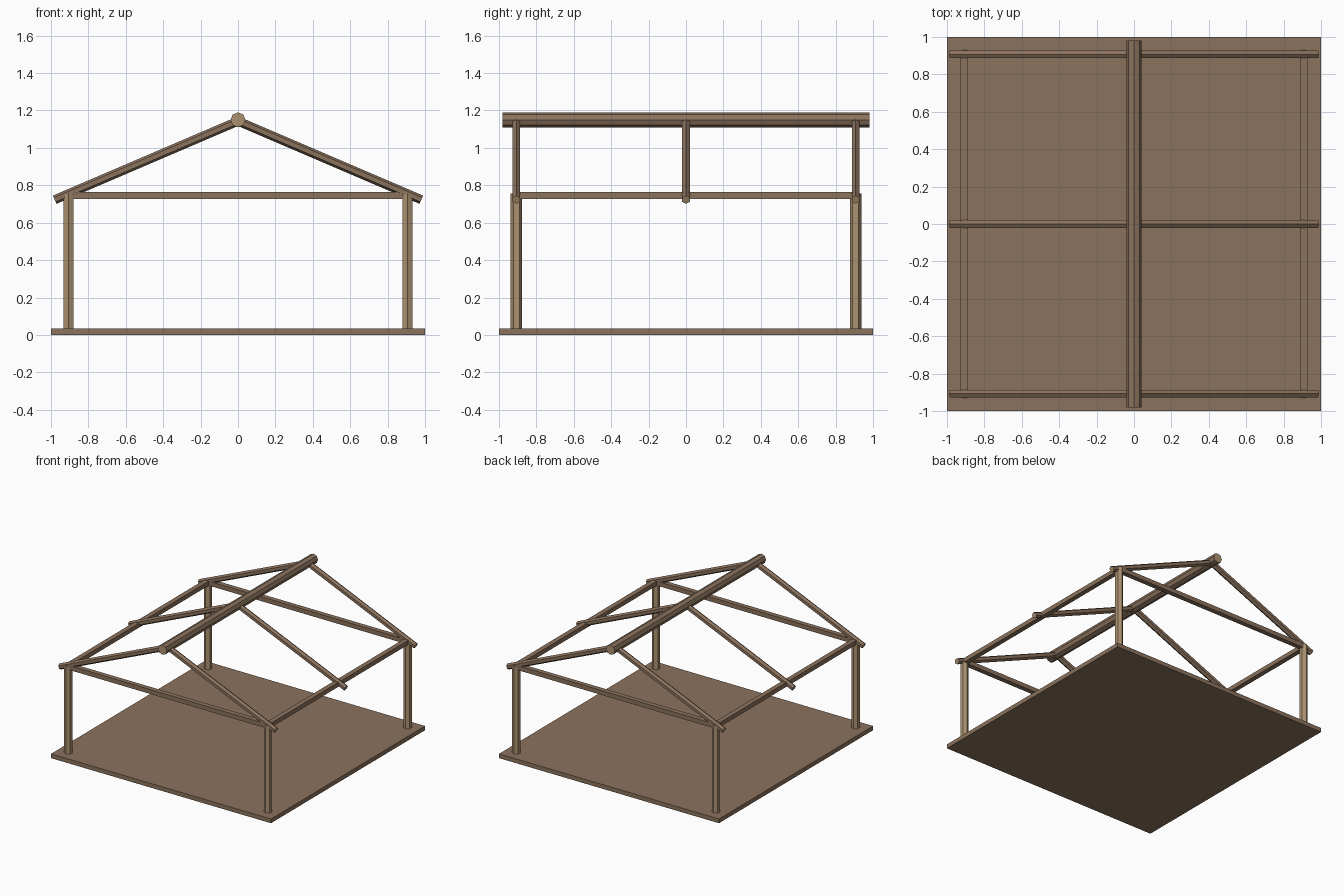
import bpy, bmesh
from mathutils import Vector, Matrix

cube = bpy.data.objects.get("Cube")
if cube:
    bpy.data.objects.remove(cube, do_unlink=True)


def material(name, color):
    mat = bpy.data.materials.new(name)
    mat.use_nodes = True
    mat.diffuse_color = (*color, 1)
    mat.node_tree.nodes["Principled BSDF"].inputs["Base Color"].default_value = (*color, 1)
    return mat


BROWN = material("brown bark", (0.26, 0.17, 0.11))
TAN = material("tan cut wood", (0.42, 0.29, 0.165))


def finish(bm, name, mats):
    mesh = bpy.data.meshes.new(name)
    bm.to_mesh(mesh)
    bm.free()
    for mat in mats:
        mesh.materials.append(mat)
    obj = bpy.data.objects.new(name, mesh)
    bpy.context.collection.objects.link(obj)
    return obj


def box(name, center, size):
    bm = bmesh.new()
    bmesh.ops.create_cube(bm, size=1, matrix=Matrix.LocRotScale(Vector(center), None, Vector(size)))
    return finish(bm, name, [BROWN])


def log(name, start, end, radius, sides, up, side_mat, end_mat):
    """Faceted log with one ridge of facets pointing along up and its own end colour."""
    start, end = Vector(start), Vector(end)
    axis = (end - start).normalized()
    side = Vector(up).cross(axis).normalized()
    rot = Matrix((side, axis.cross(side), axis)).transposed().to_4x4()
    bm = bmesh.new()
    bmesh.ops.create_cone(bm, cap_ends=True, segments=sides, radius1=radius, radius2=radius,
                          depth=(end - start).length)
    for face in bm.faces:
        face.material_index = int(abs(face.normal.z) > 0.9)
    bm.transform(Matrix.Translation((start + end) / 2) @ rot)
    return finish(bm, name, [side_mat, end_mat])


POST = 0.907      # post offset from the centre
BEAM_Z = 0.745    # height of the frame beams
Y, Z = (0, 1, 0), (0, 0, 1)

# Floor slab
box("floor", (0, 0, 0.0175), (2, 2, 0.035))

# Corner posts
for sx, side_name in ((1, "left"), (-1, "right")):
    for sy, end_name in ((-1, "front"), (1, "back")):
        log(f"{end_name}_{side_name}_post", (sx * POST, sy * POST, 0.001),
            (sx * POST, sy * POST, 0.755), 0.031, 6, Y, TAN, TAN)

# Horizontal frame between the posts
for s, end_name, side_name in ((-1, "front", "right"), (1, "back", "left")):
    box(f"{end_name}_tie_beam", (0, s * POST, BEAM_Z), (2 * POST, 0.04, 0.036))
    box(f"{side_name}_side_beam", (s * POST, 0, BEAM_Z), (0.04, 2 * POST, 0.036))

# Ridge log
log("ridge_log", (0, -0.982, 1.15), (0, 0.982, 1.15), 0.04, 8, Z, BROWN, TAN)

# Three pairs of rafters
for y, place in ((-POST, "front"), (0, "middle"), (POST, "back")):
    for sx, side_name in ((1, "left"), (-1, "right")):
        log(f"{place}_{side_name}_rafter", (0, y, 1.143), (sx * 0.98, y, 0.723),
            0.024, 6, Z, BROWN, TAN)
